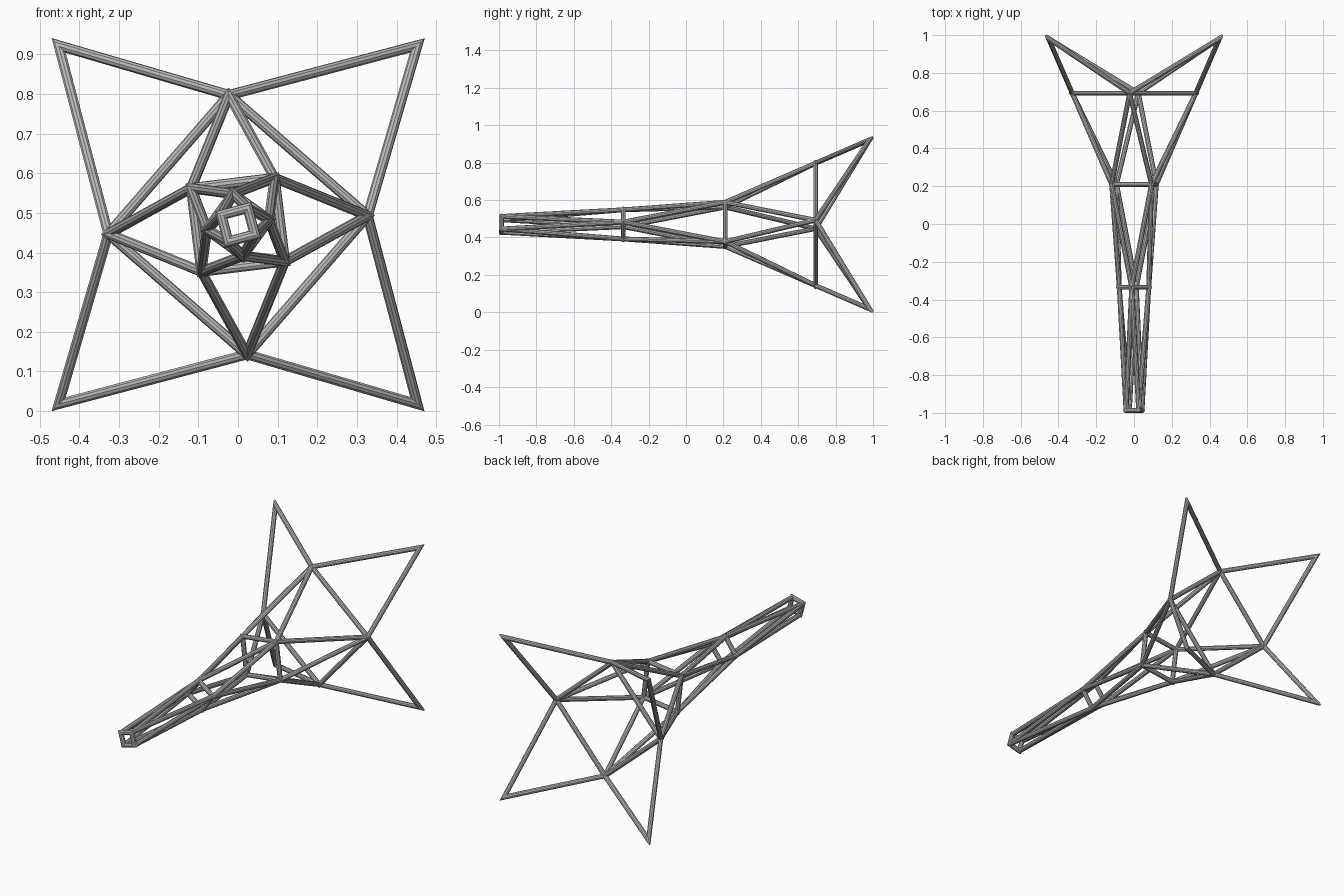
import bpy, bmesh
from math import cos, sin, radians, tau
from mathutils import Vector

cube = bpy.data.objects.get("Cube")
if cube:
    bpy.data.objects.remove(cube)

SIDES = 10
BAR = 0.013
CENTRE_Z = 0.47

steel = bpy.data.materials.new("grey_steel")
steel.use_nodes = True
colour = (0.5, 0.5, 0.5, 1)
steel.diffuse_color = colour
steel.node_tree.nodes["Principled BSDF"].inputs["Base Color"].default_value = colour


def finish(bm, name):
    bmesh.ops.recalc_face_normals(bm, faces=bm.faces)
    mesh = bpy.data.meshes.new(name)
    bm.to_mesh(mesh)
    bm.free()
    mesh.materials.append(steel)
    bpy.context.collection.objects.link(bpy.data.objects.new(name, mesh))


def add_bar(bm, a, b, cut_a=None, cut_b=None):
    """Faceted bar from a to b; each end is cut square or on a mitre plane."""
    d = (b - a).normalized()
    u = d.orthogonal().normalized()
    v = d.cross(u)
    rings = []
    for point, normal in ((a, cut_a or d), (b, cut_b or d)):
        ring = []
        for i in range(SIDES):
            t = tau * i / SIDES
            off = (u * cos(t) + v * sin(t)) * BAR
            off -= d * (off.dot(normal) / d.dot(normal))
            ring.append(bm.verts.new(point + off))
        rings.append(ring)
    for i in range(SIDES):
        j = (i + 1) % SIDES
        bm.faces.new((rings[0][i], rings[0][j], rings[1][j], rings[1][i]))
    bm.faces.new(rings[0])
    bm.faces.new(rings[1])


def mitre(before, corner, after):
    return ((corner - before).normalized() + (after - corner).normalized()).normalized()


def station(radius, y, angle):
    """Four joints spaced evenly round the long axis."""
    return [Vector((radius * cos(radians(angle + 90 * k)), y,
                    CENTRE_Z + radius * sin(radians(angle + 90 * k)))) for k in range(4)]


# Stations from the narrow front to the wide back, each twisted from the last
stations = [
    ("nose", station(0.049, -0.987, 60)),
    ("neck", station(0.079, -0.335, 99)),
    ("waist", station(0.15, 0.21, 142)),
    ("shoulder", station(0.328, 0.693, 184)),
]
tips = station(0.64, 0.982, 225)

# Square mitred frame at each station
for name, pts in stations:
    bm = bmesh.new()
    cuts = [mitre(pts[k - 1], pts[k], pts[(k + 1) % 4]) for k in range(4)]
    for k in range(4):
        n = (k + 1) % 4
        add_bar(bm, pts[k], pts[n], cuts[k], cuts[n])
    finish(bm, name + "_frame")

# Zigzag struts: every joint meets its two nearest joints on the next station
for (name, low), (next_name, high) in zip(stations, stations[1:]):
    bm = bmesh.new()
    for p in low:
        for q in sorted(high, key=lambda h: (h - p).length)[:2]:
            add_bar(bm, p, q)
    finish(bm, name + "_to_" + next_name + "_struts")

# Pointed arms at the back, mitred to a sharp tip
bm = bmesh.new()
for tip in tips:
    p, q = sorted(stations[-1][1], key=lambda h: (h - tip).length)[:2]
    cut = mitre(p, tip, q)
    add_bar(bm, p, tip, None, cut)
    add_bar(bm, tip, q, cut, None)
finish(bm, "star_points")

# Rounded welds closing the joints
bm = bmesh.new()
for name, pts in stations[1:]:
    for p in pts:
        ball = bmesh.ops.create_icosphere(bm, subdivisions=2, radius=BAR)
        bmesh.ops.translate(bm, verts=ball["verts"], vec=p)
finish(bm, "joint_welds")
